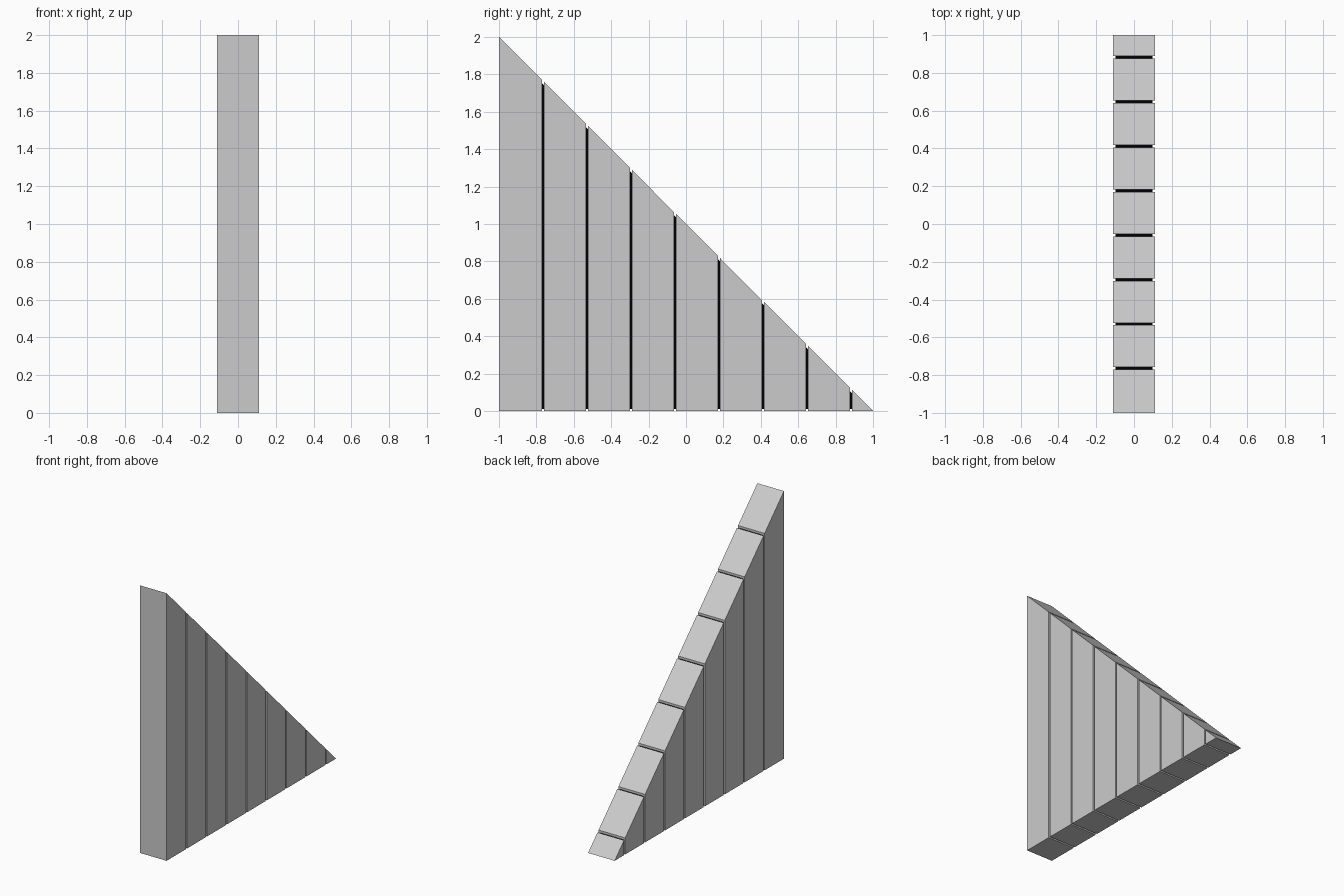
import bpy, bmesh

if "Cube" in bpy.data.objects:
    bpy.data.objects.remove(bpy.data.objects["Cube"])

HALF_W = 0.11          # half thickness of the wedge
PITCH = 2 / 8.5        # eight and a half boards fill the length
GAP = 0.013            # open joint between boards
INSET = 0.012          # how far the dark core sits back


def prism(name, profile, half, mat=None):
    """Extrude a (y, z) profile symmetrically along x."""
    bm = bmesh.new()
    face = bm.faces.new([bm.verts.new((-half, y, z)) for y, z in profile])
    ext = bmesh.ops.extrude_face_region(bm, geom=[face])
    verts = [g for g in ext["geom"] if isinstance(g, bmesh.types.BMVert)]
    bmesh.ops.translate(bm, verts=verts, vec=(2 * half, 0, 0))
    bmesh.ops.recalc_face_normals(bm, faces=bm.faces[:])
    mesh = bpy.data.meshes.new(name)
    bm.to_mesh(mesh)
    bm.free()
    obj = bpy.data.objects.new(name, mesh)
    bpy.context.collection.objects.link(obj)
    if mat:
        mesh.materials.append(mat)
    return obj


# Boards, each cut to the 45 degree slope z = 1 - y
for i in range(9):
    y0 = -1 + i * PITCH + (GAP / 2 if i else 0)
    y1 = min(1.0, -1 + (i + 1) * PITCH - GAP / 2)
    profile = [(y0, 0), (y1, 0), (y1, 1 - y1), (y0, 1 - y0)]
    if i == 8:
        profile.pop(2)
    prism(f"board_{i + 1}", profile, HALF_W)

# Dark core seen through the joints
black = bpy.data.materials.new("joint_black")
black.diffuse_color = (0.0, 0.0, 0.0, 1)
black.use_nodes = True
black.node_tree.nodes["Principled BSDF"].inputs["Base Color"].default_value = black.diffuse_color
d = INSET * 1.414
prism("dark_core",
      [(-1 + INSET, INSET), (1 - d - INSET, INSET), (-1 + INSET, 2 - d - INSET)],
      HALF_W - INSET, black)
